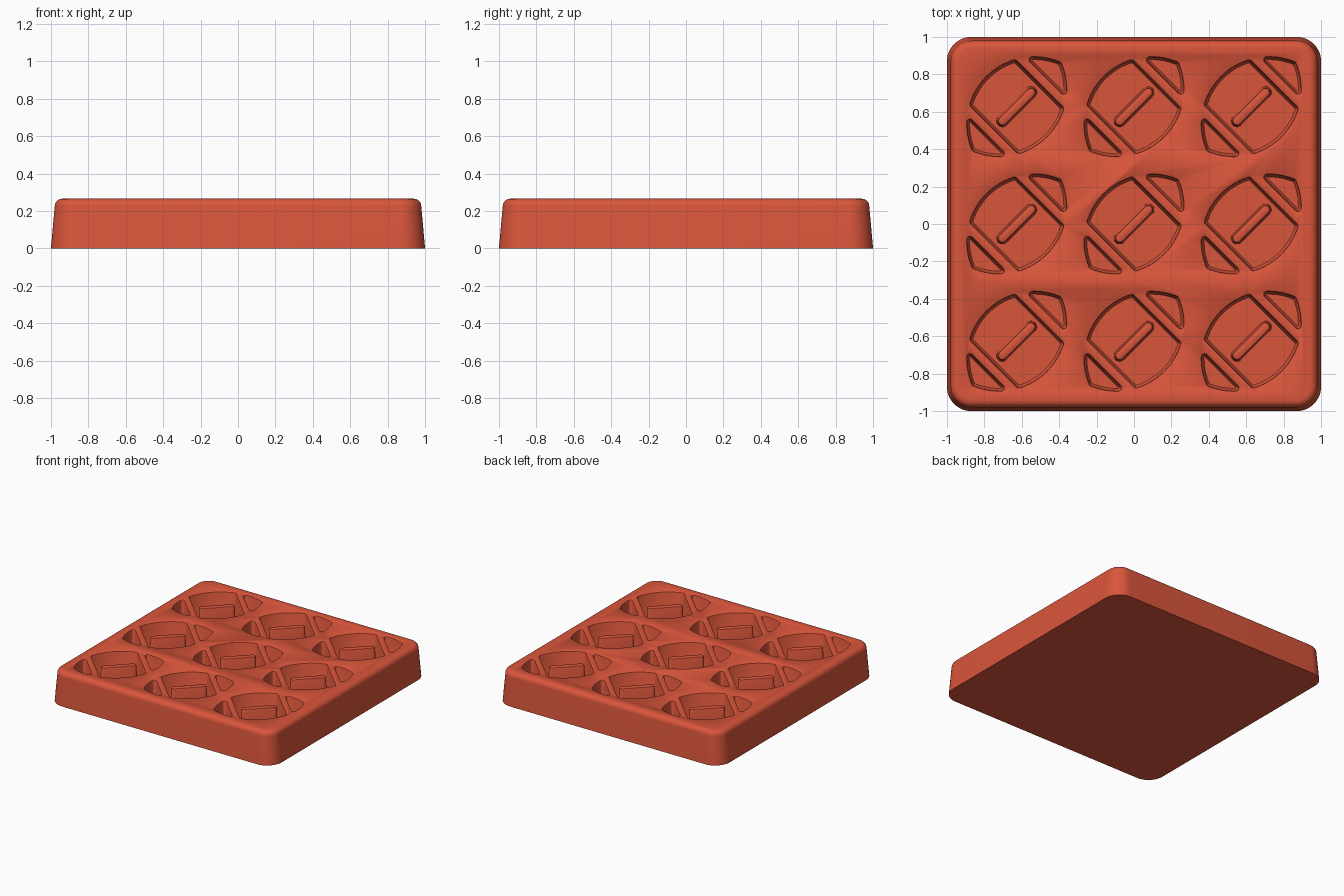
import bpy, bmesh, math
from mathutils import Vector

if "Cube" in bpy.data.objects:
    bpy.data.objects.remove(bpy.data.objects["Cube"], do_unlink=True)

HEIGHT, FLOOR, PITCH = 0.265, 0.06, 0.627
LENS_R, LENS_H = 0.367, 0.235          # arc radius and half width of the lens
SPOTS = [(i * PITCH, j * PITCH) for i in (-1, 0, 1) for j in (-1, 0, 1)]

clay = bpy.data.materials.new("terracotta red")
clay.use_nodes = True
colour = (0.70, 0.092, 0.044, 1)
clay.diffuse_color = colour
clay.node_tree.nodes["Principled BSDF"].inputs["Base Color"].default_value = colour


def corner(x, y, start, end, steps=5):
    """Core point with a fan of normals, which grows into a round corner."""
    return [(Vector((x, y)), start + (end - start) * k / steps) for k in range(steps + 1)]


def arc(side, r, u0, u1, steps=14):
    """Lens side between two stations, as core points with normals."""
    mid = Vector((0, -side * (LENS_R - LENS_H)))
    a0, a1 = (math.atan2(side * math.sqrt(r * r - u * u), u) for u in (u0, u1))
    angles = [a0 + (a1 - a0) * k / steps for k in range(steps + 1)]
    return [(mid + r * Vector((math.cos(a), math.sin(a))), a) for a in angles]


def join_sides(sides):
    """Chain straight or curved sides, filling each corner with a fan."""
    ring = []
    for side, following in zip(sides, sides[1:] + sides[:1]):
        (p, a), b = side[-1], following[0][1]
        turn = (b - a) % math.tau
        ring += side + corner(p.x, p.y, a, a + turn)[1:-1]
    return ring


def line(x0, y0, x1, y1, angle):
    return [(Vector((x0, y0)), angle), (Vector((x1, y1)), angle)]


def loft(bm, core, levels, centre=(0, 0), turn=0):
    """Stack rings of (height, corner radius) grown from the core and cap them."""
    rings = []
    for z, radius in levels:
        ring = []
        for p, a in core:
            q = p + radius * Vector((math.cos(a), math.sin(a)))
            c, s = math.cos(turn), math.sin(turn)
            ring.append(bm.verts.new((centre[0] + c * q.x - s * q.y,
                                      centre[1] + s * q.x + c * q.y, z)))
        rings.append(ring)
    n = len(core)
    for low, high in zip(rings, rings[1:]):
        for k in range(n):
            bm.faces.new((low[k], low[(k + 1) % n], high[(k + 1) % n], high[k]))
    bm.faces.new(rings[0][::-1])
    bm.faces.new(rings[-1])


def make(name, bm):
    bmesh.ops.recalc_face_normals(bm, faces=bm.faces)
    mesh = bpy.data.meshes.new(name)
    bm.to_mesh(mesh)
    bm.free()
    obj = bpy.data.objects.new(name, mesh)
    bpy.context.collection.objects.link(obj)
    mesh.materials.append(clay)
    return obj


def activate(obj):
    bpy.ops.object.select_all(action="DESELECT")
    obj.select_set(True)
    bpy.context.view_layer.objects.active = obj


# Tray block: tapered rounded square with a soft top edge
bm = bmesh.new()
half, radius, soft = 0.87, 0.13, 0.04
square = []
for k in range(4):
    a = k * math.pi / 2
    x, y = (half, -half, -half, half)[k], (half, half, -half, -half)[k]
    square += corner(x, y, a, a + math.pi / 2, 12)
levels = [(0, radius)]
for k in range(7):
    t = k * math.pi / 12
    levels.append((HEIGHT - soft + soft * math.sin(t), radius - 0.02 - soft * (1 - math.cos(t))))
loft(bm, square, levels)
tray = make("tray", bm)

# Pocket outlines: wide middle and pointed end, both shrunk by the corner radius
round_r = 0.024
r = LENS_R - round_r
mid_u, end_u = 0.18 - round_r, 0.212 + round_r
mid_top = arc(1, r, mid_u, -mid_u)
mid_low = arc(-1, r, -mid_u, mid_u)
middle = join_sides([
    mid_top,
    line(-mid_u, mid_top[-1][0].y, -mid_u, mid_low[0][0].y, math.pi),
    mid_low,
    line(mid_u, mid_low[-1][0].y, mid_u, mid_top[0][0].y, 0)])
tip_u = math.sqrt(r * r - (LENS_R - LENS_H) ** 2)
end_top = arc(1, r, tip_u, end_u, 10)
end_low = arc(-1, r, end_u, tip_u, 10)
pointed = join_sides([
    end_top,
    line(end_u, end_top[-1][0].y, end_u, end_low[0][0].y, math.pi),
    end_low])

# Pocket cutters: drafted walls with a rounded rim and floor edge
wall = [(FLOOR, round_r - 0.022), (FLOOR + 0.006, round_r - 0.018),
        (HEIGHT - 0.012, round_r - 0.009), (HEIGHT - 0.004, round_r - 0.006),
        (HEIGHT, round_r), (HEIGHT + 0.05, round_r)]
bm = bmesh.new()
for spot in SPOTS:
    loft(bm, middle, wall, spot, math.pi / 4)
    for turn in (math.pi / 4, math.pi * 5 / 4):
        loft(bm, pointed, wall, spot, turn)
cutter = make("pocket_cutter", bm)
cutter.hide_render = True

activate(tray)
cut = tray.modifiers.new("pockets", "BOOLEAN")
cut.operation, cut.solver, cut.object = "DIFFERENCE", "EXACT", cutter
bpy.ops.object.modifier_apply(modifier=cut.name)
bpy.data.objects.remove(cutter, do_unlink=True)

# Centre ridges: one upright bar in every middle pocket
bm = bmesh.new()
reach, top = 0.108, HEIGHT - 0.01
bar = corner(reach, 0, -math.pi / 2, math.pi / 2, 10) + \
    corner(-reach, 0, math.pi / 2, math.pi * 3 / 2, 10)
for spot in SPOTS:
    loft(bm, bar, [(FLOOR - 0.01, 0.032), (top - 0.01, 0.024), (top - 0.003, 0.021),
                   (top, 0.015)], spot, math.pi / 4)
ridges = make("centre_ridges", bm)

for obj in (tray, ridges):
    activate(obj)
    bpy.ops.object.shade_smooth_by_angle(angle=math.radians(35))
